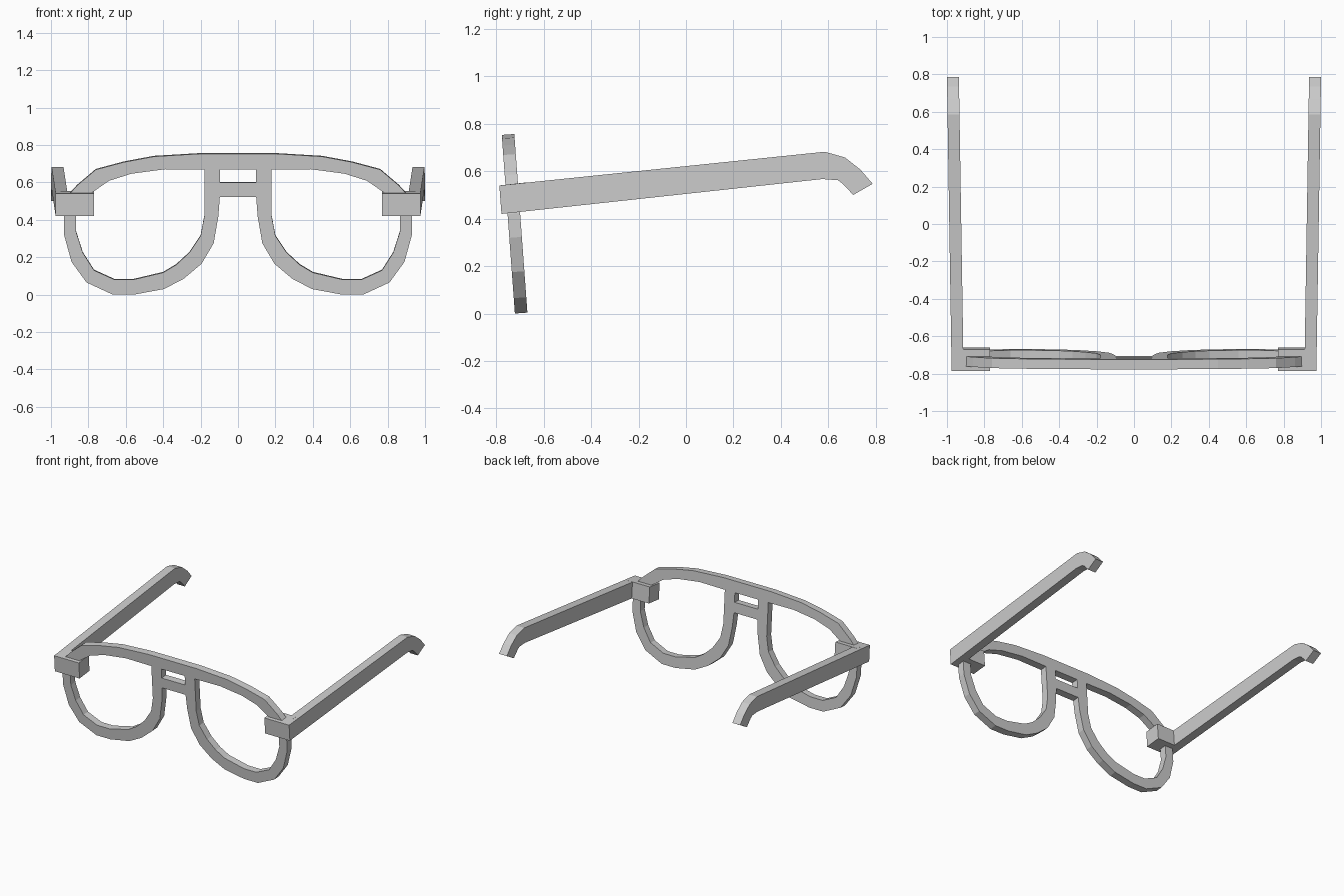
import bpy
import bmesh
import math

cube = bpy.data.objects.get("Cube")
if cube:
    bpy.data.objects.remove(cube, do_unlink=True)

# Single plain grey
grey = bpy.data.materials.new("plain grey")
grey.use_nodes = True
colour = (0.6, 0.6, 0.6, 1)
grey.diffuse_color = colour
grey.node_tree.nodes["Principled BSDF"].inputs["Base Color"].default_value = colour


def link(name, mesh):
    obj = bpy.data.objects.new(name, mesh)
    mesh.materials.clear()
    mesh.materials.append(grey)
    bpy.context.scene.collection.objects.link(obj)
    return obj


def flip(points):
    return [(-x, z) for x, z in reversed(points)]


def plate_with_holes(name, loops, thickness):
    """Fill a flat outline with holes and give it thickness."""
    curve = bpy.data.curves.new(name + "_outline", "CURVE")
    curve.dimensions = "2D"
    curve.fill_mode = "BOTH"
    curve.extrude = thickness / 2
    for loop in loops:
        spline = curve.splines.new("POLY")
        spline.points.add(len(loop) - 1)
        for point, (x, z) in zip(spline.points, loop):
            point.co = (x, z, 0, 1)
        spline.use_cyclic_u = True
    helper = bpy.data.objects.new(name + "_helper", curve)
    bpy.context.scene.collection.objects.link(helper)
    bpy.context.view_layer.update()
    graph = bpy.context.evaluated_depsgraph_get()
    mesh = bpy.data.meshes.new_from_object(helper.evaluated_get(graph))
    bpy.data.objects.remove(helper, do_unlink=True)
    for face in mesh.polygons:
        face.use_smooth = False
    return link(name, mesh)


def side_prism(name, profile, inner, outer, splay=0.0):
    """Extrude a side profile across x, splaying outwards towards the back."""
    bm = bmesh.new()
    front = profile[0][0]
    rings = [[bm.verts.new((x + splay * (y - front), y, z)) for y, z in profile]
             for x in (inner, outer)]
    bm.faces.new(rings[0])
    bm.faces.new(rings[1])
    for i in range(len(profile)):
        j = (i + 1) % len(profile)
        bm.faces.new((rings[0][i], rings[0][j], rings[1][j], rings[1][i]))
    bmesh.ops.recalc_face_normals(bm, faces=bm.faces)
    mesh = bpy.data.meshes.new(name)
    bm.to_mesh(mesh)
    bm.free()
    obj = link(name, mesh)
    obj.modifiers.new("other_side", "MIRROR").use_axis[0] = True
    return obj


# Front frame: outline, two lens openings and the slot above the bridge
half = [(0.2, 0.755), (0.45, 0.74), (0.61, 0.71), (0.76, 0.67), (0.86, 0.585),
        (0.91, 0.53), (0.93, 0.42), (0.93, 0.32), (0.89, 0.175), (0.81, 0.065),
        (0.67, 0), (0.555, 0), (0.395, 0.03), (0.29, 0.085), (0.195, 0.165),
        (0.13, 0.275), (0.105, 0.42), (0.097, 0.524)]
lens = [(0.18, 0.67), (0.39, 0.672), (0.57, 0.648), (0.69, 0.61), (0.79, 0.54),
        (0.865, 0.42), (0.865, 0.335), (0.83, 0.225), (0.77, 0.13), (0.66, 0.08),
        (0.56, 0.08), (0.4, 0.118), (0.33, 0.16), (0.26, 0.225), (0.2, 0.315),
        (0.18, 0.42)]
slot = [(0.097, 0.67), (0.097, 0.6), (-0.097, 0.6), (-0.097, 0.67)]
frame = plate_with_holes("front_frame", [half + flip(half), lens, flip(lens), slot], 0.053)
frame.location = (0, -0.695, 0.002)
frame.rotation_euler.x = math.radians(94.2)

# Hinge blocks at the frame corners
side_prism("hinge_blocks", [(-0.787, 0.54), (-0.778, 0.42), (-0.66, 0.433), (-0.67, 0.553)],
           0.77, 0.95)

# Temple arms with hooked ear ends
side_prism("temple_arms", [(-0.787, 0.54), (-0.778, 0.42), (0.575, 0.567), (0.64, 0.562),
                           (0.66, 0.548), (0.705, 0.5), (0.787, 0.547), (0.735, 0.607),
                           (0.67, 0.658), (0.585, 0.682)], 0.911, 0.975, 0.016)
